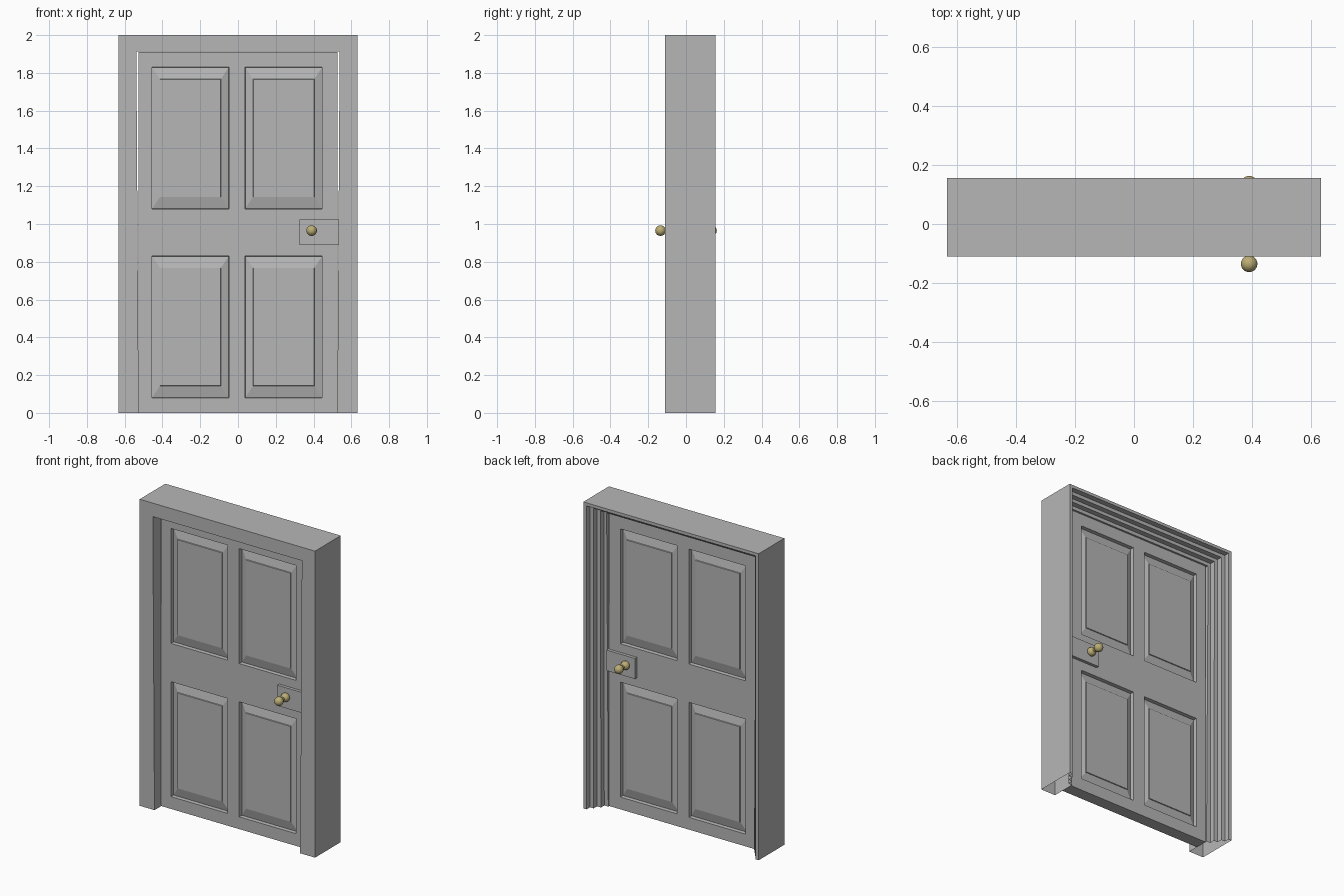
import bpy, bmesh, math
from mathutils import Matrix, Vector

if "Cube" in bpy.data.objects:
    bpy.data.objects.remove(bpy.data.objects["Cube"])


def material(name, rgb):
    m = bpy.data.materials.new(name)
    m.diffuse_color = (*rgb, 1)
    m.use_nodes = True
    m.node_tree.nodes["Principled BSDF"].inputs["Base Color"].default_value = m.diffuse_color
    return m


GREY = material("grey_paint", (0.47, 0.47, 0.47))
BRASS = material("brass", (0.50, 0.42, 0.18))


def finish(bm, name, mat):
    bmesh.ops.remove_doubles(bm, verts=bm.verts, dist=1e-5)
    bmesh.ops.recalc_face_normals(bm, faces=bm.faces)
    me = bpy.data.meshes.new(name)
    bm.to_mesh(me)
    bm.free()
    me.materials.append(mat)
    ob = bpy.data.objects.new(name, me)
    bpy.context.collection.objects.link(ob)
    return ob


def face(bm, pts):
    return bm.faces.new([bm.verts.new(p) for p in pts])


# Door frame: stepped profile carried around the opening
# (half width at foot, half width at top, height, y)
profile = [(0.633, 0.633, 2.0, -0.11),
           (0.526, 0.538, 1.912, -0.11), (0.526, 0.538, 1.912, 0.05),
           (0.555, 0.558, 1.935, 0.05), (0.555, 0.558, 1.935, 0.085),
           (0.583, 0.583, 1.957, 0.085), (0.583, 0.583, 1.957, 0.12),
           (0.61, 0.61, 1.98, 0.12), (0.61, 0.61, 1.98, 0.155),
           (0.633, 0.633, 2.0, 0.155)]
bm = bmesh.new()
rings = [[(-f, y, 0), (-t, y, h), (t, y, h), (f, y, 0)] for f, t, h, y in profile]
for a, b in zip(rings, rings[1:] + rings[:1]):
    for i in range(3):
        face(bm, (a[i], a[i + 1], b[i + 1], b[i]))
finish(bm, "door_frame", GREY)

# Door leaf: grid of rails and stiles, raised panels in the four openings
xs = [-0.527, -0.456, -0.048, 0.037, 0.446, 0.527]
zs = [0.0, 0.08, 0.83, 1.08, 1.83, 1.91]
HALF = 0.04
# inset x, inset z, depth below the door surface
steps = [(0, 0, 0), (0.002, 0.002, 0.024), (0.042, 0.062, 0.010),
         (0.044, 0.064, 0.005)]
bm = bmesh.new()
for side in (-1, 1):
    for i in range(5):
        for k in range(5):
            def rect(ix, iz, d):
                y = side * (HALF - d)
                x0, x1 = xs[i] + ix, xs[i + 1] - ix
                z0, z1 = zs[k] + iz, zs[k + 1] - iz
                return [(x0, y, z0), (x1, y, z0), (x1, y, z1), (x0, y, z1)]
            if i in (1, 3) and k in (1, 3):
                loops = [rect(*s) for s in steps]
                for a, b in zip(loops, loops[1:]):
                    for n in range(4):
                        m = (n + 1) % 4
                        face(bm, (a[n], a[m], b[m], b[n]))
                face(bm, loops[-1])
            else:
                face(bm, rect(0, 0, 0))
# Door edges
for n in range(5):
    for x in (xs[0], xs[-1]):
        face(bm, [(x, -HALF, zs[n]), (x, HALF, zs[n]),
                  (x, HALF, zs[n + 1]), (x, -HALF, zs[n + 1])])
    for z in (zs[0], zs[-1]):
        face(bm, [(xs[n], -HALF, z), (xs[n], HALF, z),
                  (xs[n + 1], HALF, z), (xs[n + 1], -HALF, z)])
finish(bm, "door_leaf", GREY)

# Lock case passing through the door
bm = bmesh.new()
bmesh.ops.create_cube(bm, size=1, matrix=Matrix.Translation((0.429, 0, 0.957))
                      @ Matrix.Diagonal((0.205, 0.12, 0.134, 1)))
finish(bm, "lock_case", GREY)


# Knobs: ball, collar ball and stem on each side
def knob(name, side):
    bm = bmesh.new()
    for y in (0.07, 0.135):
        bmesh.ops.create_uvsphere(
            bm, u_segments=24, v_segments=14, radius=0.028,
            matrix=Matrix.Translation((0.39, side * y, 0.965)))
    bmesh.ops.create_cone(
        bm, cap_ends=True, segments=16, radius1=0.012, radius2=0.012, depth=0.07,
        matrix=Matrix.Translation((0.39, side * 0.1, 0.965))
        @ Matrix.Rotation(math.pi / 2, 4, 'X'))
    ob = finish(bm, name, BRASS)
    for p in ob.data.polygons:
        p.use_smooth = True


knob("front_knob", -1)
knob("back_knob", 1)
